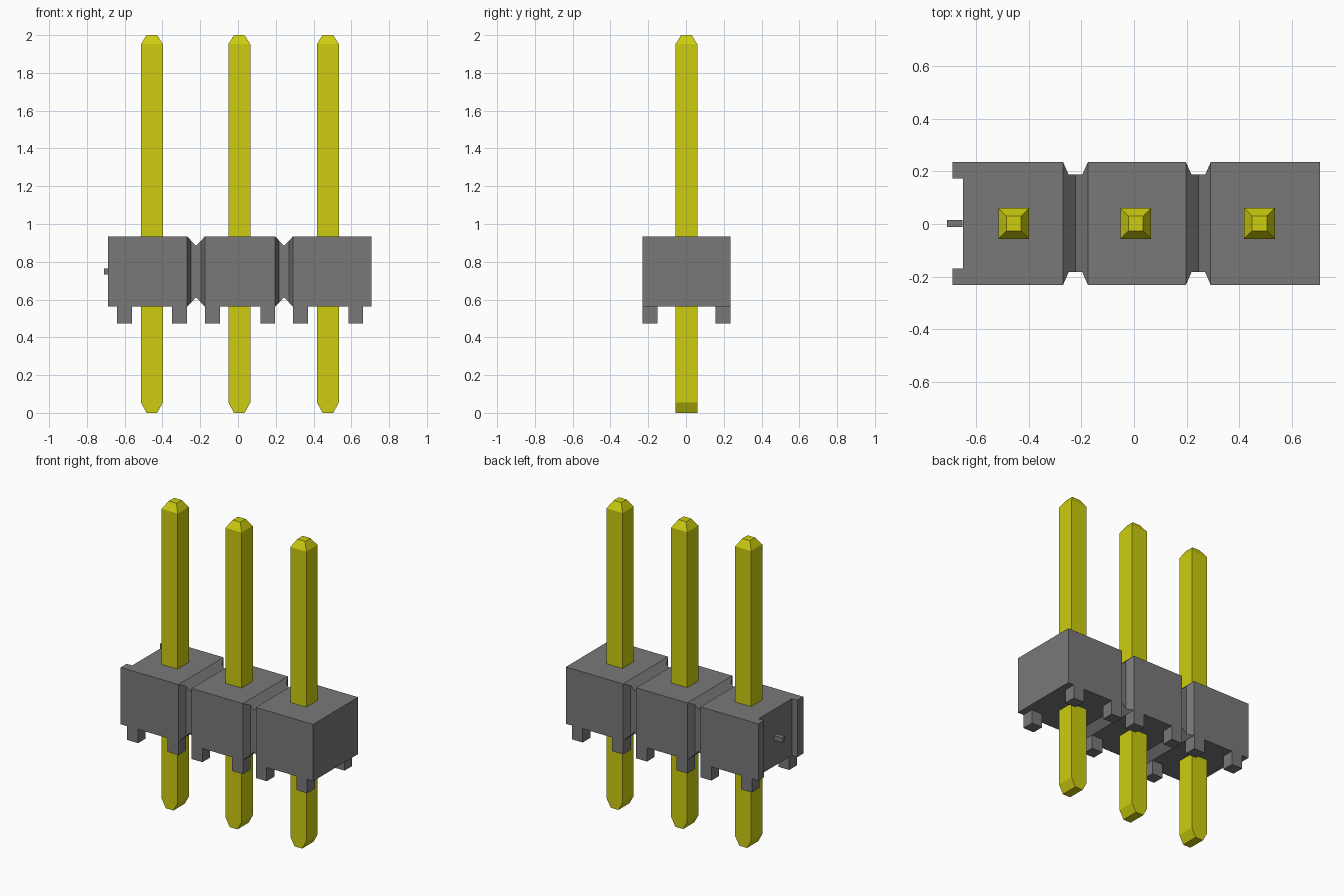
import bpy
import bmesh

default = bpy.data.objects.get("Cube")
if default:
    bpy.data.objects.remove(default, do_unlink=True)


def make_material(name, color):
    mat = bpy.data.materials.new(name)
    mat.use_nodes = True
    mat.diffuse_color = color
    mat.node_tree.nodes["Principled BSDF"].inputs["Base Color"].default_value = color
    return mat


GREY = make_material("grey plastic", (0.19, 0.19, 0.19, 1))
GOLD = make_material("yellow gold", (0.61, 0.61, 0.005, 1))

YC = 0.002                      # middle of the depth
HALF_Y = 0.233                  # half depth of the housing
BOTTOM, TOP = 0.562, 0.934      # housing heights
LEFT, RIGHT = -0.688, 0.706     # housing ends
PINS = (-0.456, 0.007, 0.476)
GROOVES = (-0.222, 0.244)


def finish(bm, name, mat):
    bmesh.ops.recalc_face_normals(bm, faces=bm.faces)
    mesh = bpy.data.meshes.new(name)
    bm.to_mesh(mesh)
    bm.free()
    mesh.materials.append(mat)
    obj = bpy.data.objects.new(name, mesh)
    bpy.context.collection.objects.link(obj)
    return obj


def prism(name, points, direction, mat):
    """Extrude a closed outline of 3D points along a direction."""
    bm = bmesh.new()
    face = bm.faces.new([bm.verts.new(p) for p in points])
    out = bmesh.ops.extrude_face_region(bm, geom=[face])
    moved = [v for v in out["geom"] if isinstance(v, bmesh.types.BMVert)]
    bmesh.ops.translate(bm, verts=moved, vec=direction)
    return finish(bm, name, mat)


def box(name, x0, x1, y0, y1, z0, z1, mat):
    outline = [(x0, y0, z0), (x1, y0, z0), (x1, y1, z0), (x0, y1, z0)]
    return prism(name, outline, (0, 0, z1 - z0), mat)


def notched_side(level, cut):
    """One long edge with a notch at every groove; cut lists (dx, depth)."""
    return [(g + dx, level + depth) for g in GROOVES for dx, depth in cut]


# Housing plan: side notches and the slot at the left end
wide, narrow, depth = 0.047, 0.026, 0.048
y0, y1 = YC - HALF_Y, YC + HALF_Y
side_cut = [(-wide, 0), (-narrow, depth), (narrow, depth), (wide, 0)]
front = notched_side(y0, side_cut)
back = notched_side(y1, [(dx, -d) for dx, d in side_cut])[::-1]
slot_x, slot = -0.648, 0.171
plan = ([(LEFT, y0)] + front + [(RIGHT, y0), (RIGHT, y1)] + back
        + [(LEFT, y1), (LEFT, YC + slot), (slot_x, YC + slot),
           (slot_x, YC - slot), (LEFT, YC - slot)])
housing = prism("housing", [(x, y, BOTTOM - 0.1) for x, y in plan],
                (0, 0, TOP - BOTTOM + 0.2), GREY)

# Housing elevation: V grooves above and below, intersected with the plan
v_cut = [(-wide, 0), (0, 0.05), (wide, 0)]
under = notched_side(BOTTOM, v_cut)
over = notched_side(TOP, [(dx, -d) for dx, d in v_cut])[::-1]
elevation = ([(LEFT - 0.1, BOTTOM)] + under + [(RIGHT + 0.1, BOTTOM), (RIGHT + 0.1, TOP)]
             + over + [(LEFT - 0.1, TOP)])
cutter = prism("housing_cutter", [(x, -0.5, z) for x, z in elevation], (0, 1, 0), GREY)
cutter.hide_render = True
cutter.hide_set(True)
mod = housing.modifiers.new("grooves", "BOOLEAN")
mod.operation = "INTERSECT"
mod.solver = "EXACT"
mod.object = cutter
bpy.context.view_layer.objects.active = housing
bpy.ops.object.modifier_apply(modifier=mod.name)
bpy.data.objects.remove(cutter, do_unlink=True)

# Small nub in the end slot
box("end_nub", slot_x - 0.002, -0.71, YC - 0.014, YC + 0.014, 0.732, 0.764, GREY)

# Standoff feet along both long edges
foot = 0.079
for x in (-0.641, -0.349, -0.175, 0.118, 0.291, 0.584):
    box("front_foot", x, x + foot, y0, y0 + foot, 0.472, BOTTOM, GREY)
    box("back_foot", x, x + foot, y1 - foot, y1, 0.472, BOTTOM, GREY)


# Square pins: pyramid point on top, wedge point below
def pin(x):
    w, t = 0.058, 0.028
    bm = bmesh.new()
    rings = []
    for z, hx, hy in ((0, t, w), (0.055, w, w), (1.952, w, w), (2, t, t)):
        corners = ((-1, -1), (1, -1), (1, 1), (-1, 1))
        rings.append([bm.verts.new((x + sx * hx, YC + sy * hy, z)) for sx, sy in corners])
    for low, high in zip(rings, rings[1:]):
        for i in range(4):
            j = (i + 1) % 4
            bm.faces.new((low[i], low[j], high[j], high[i]))
    bm.faces.new(rings[0][::-1])
    bm.faces.new(rings[-1])
    finish(bm, "pin", GOLD)


for px in PINS:
    pin(px)
